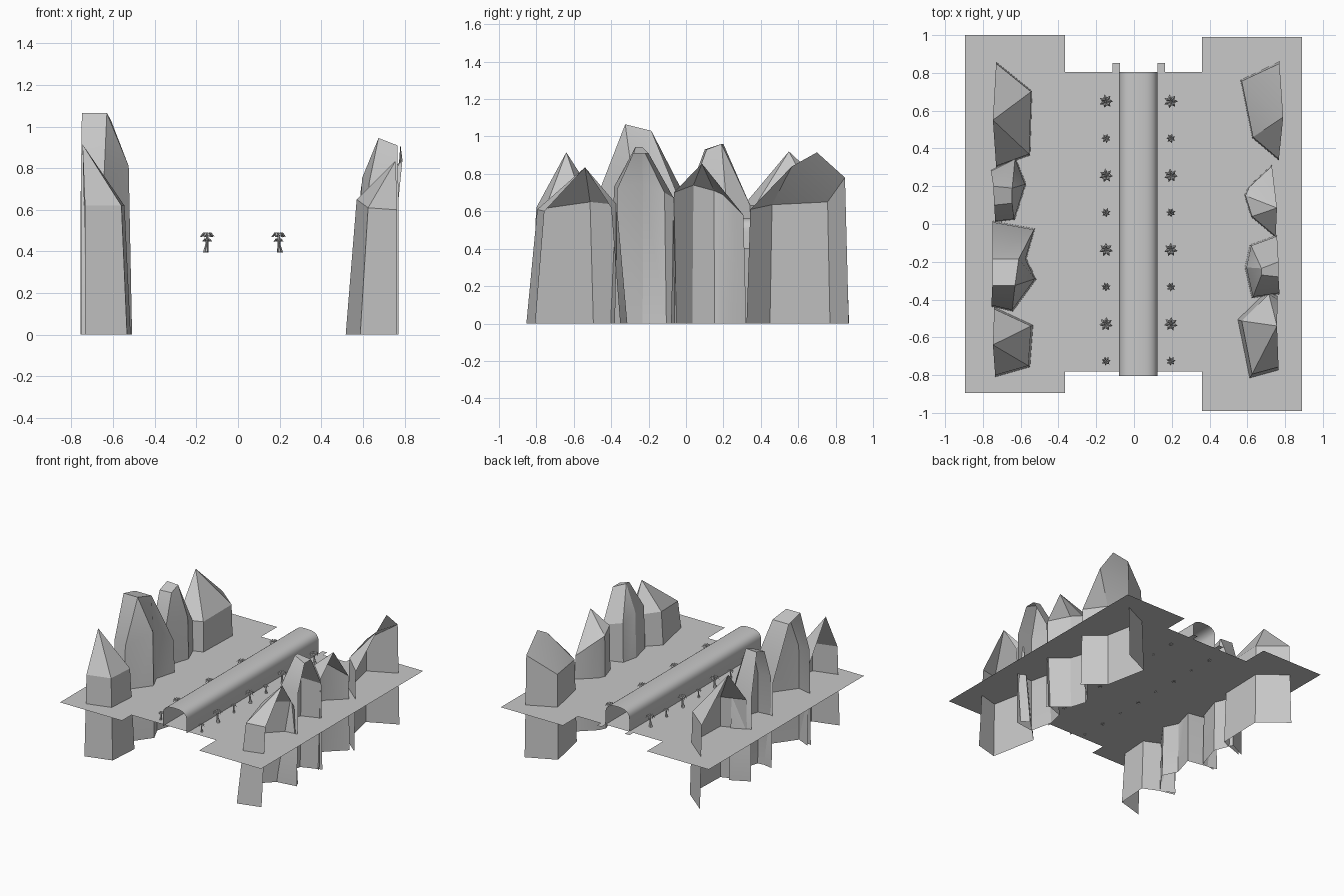
import bpy, bmesh, math

cube = bpy.data.objects.get("Cube")
if cube:
    bpy.data.objects.remove(cube)

stone = bpy.data.materials.new("stone grey")
stone.use_nodes = True
GREY = (0.58, 0.58, 0.58, 1)
stone.diffuse_color = GREY
stone.node_tree.nodes["Principled BSDF"].inputs["Base Color"].default_value = GREY

GROUND = 0.4


def finish(name, bm, angle=25):
    """Turn a bmesh into a named object with the shared material."""
    mesh = bpy.data.meshes.new(name)
    bm.to_mesh(mesh)
    bm.free()
    mesh.materials.append(stone)
    obj = bpy.data.objects.new(name, mesh)
    bpy.context.collection.objects.link(obj)
    bpy.ops.object.select_all(action='DESELECT')
    obj.select_set(True)
    bpy.context.view_layer.objects.active = obj
    bpy.ops.object.shade_smooth_by_angle(angle=math.radians(angle))
    return obj


def flat_shape(name, outline, z):
    bm = bmesh.new()
    bm.faces.new([bm.verts.new((x, y, z)) for x, y in outline])
    return finish(name, bm)


def rock(name, flare, shoulder, peaks, links):
    """Half shell: flared walls up to a shoulder line, then roof facets.
    links gives the peak that each shoulder point runs up to."""
    bm = bmesh.new()
    side = 1 if shoulder[0][0] > 0 else -1
    outer = side * max(abs(p[0]) for p in shoulder)
    mid = (shoulder[0][1] + shoulder[-1][1]) / 2
    low = [bm.verts.new((outer + (x - outer) * flare, mid + (y - mid) * flare, 0))
           for x, y, z in shoulder]
    top = [bm.verts.new(p) for p in shoulder]
    tip = [bm.verts.new(p) for p in peaks]

    def face(*verts):
        bm.faces.new(verts[::-side])

    for i in range(len(top) - 1):
        a, b = tip[links[i]], tip[links[i + 1]]
        face(low[i], low[i + 1], top[i + 1], top[i])
        if a is b:
            face(top[i], top[i + 1], a)
        else:
            face(top[i], top[i + 1], b, a)
    if len(tip) == 4:
        face(*tip)
    return finish(name, bm)


# Ground sheet with notches at both ends
flat_shape("ground", [
    (-.895, -.895), (-.365, -.895), (-.365, -.78), (.36, -.78), (.36, -.99), (.89, -.99),
    (.89, .99), (.36, .99), (.36, .805), (-.365, .805), (-.365, 1), (-.895, 1)], GROUND)

# Tunnel shell, open at both ends
bm = bmesh.new()
STEPS = 16
profile = [(-.102, 0)]
for i in range(STEPS + 1):
    a = math.pi * (1 - i / STEPS)
    c, s = math.cos(a), max(0, math.sin(a))
    profile.append((math.copysign(abs(c) ** .7, c) * .102, .09 + .075 * s ** .8))
profile.append((.102, 0))
rows = [[bm.verts.new((.023 + x, y, GROUND + z)) for x, z in profile] for y in (-.805, .805)]
for i in range(len(profile) - 1):
    bm.faces.new((rows[0][i], rows[0][i + 1], rows[1][i + 1], rows[1][i]))
finish("tunnel", bm, 40)

# Flat kerbs beside the tunnel
for label, x in (("right", -.115), ("left", .125)):
    flat_shape(label + "_kerb", [(x, -.78), (x + .04, -.78), (x + .04, .853), (x, .853)],
               GROUND + .001)

# Rocks on the left side, listed front to back
rock("left_rock_front", 1.27,
     [(.765, -.757, .6), (.625, -.795, .61), (.57, -.513, .65), (.714, -.37, .635), (.76, -.4, .62)],
     [(.757, -.54, .835)], [0] * 5)
rock("left_rock_tall", 1.1,
     [(.77, -.365, .72), (.63, -.385, .73), (.595, -.23, .75), (.62, -.115, .7), (.757, -.065, .67)],
     [(.765, -.28, .91), (.675, -.27, .945), (.675, -.235, .945), (.765, -.2, .91)],
     [0, 1, 2, 2, 3])
rock("left_rock_middle", 1.08,
     [(.75, -.065, .7), (.625, .04, .74), (.59, .15, .71), (.61, .195, .69), (.73, .307, .58)],
     [(.757, .085, .855)], [0] * 5)
rock("left_rock_back", 1.08,
     [(.767, .344, .61), (.63, .46, .635), (.57, .757, .65), (.77, .85, .78)],
     [(.79, .566, .84), (.78, .7, .915)], [0, 0, 0, 1])

# Rocks on the right side
rock("right_rock_front", 1.15,
     [(-.735, -.8, .62), (-.56, -.75, .62), (-.545, -.54, .62), (-.74, -.45, .62)],
     [(-.747, -.64, .915)], [0] * 4)
rock("right_rock_tall", 1.07,
     [(-.755, -.43, .74), (-.645, -.455, .73), (-.525, -.29, .81), (-.575, -.185, .8),
      (-.53, -.03, .65), (-.75, .01, .65)],
     [(-.75, -.325, 1.065), (-.63, -.325, 1.065), (-.61, -.185, 1.03), (-.75, -.185, 1.03)],
     [0, 1, 1, 2, 2, 3])
rock("right_rock_middle", 1.08,
     [(-.735, .015, .7), (-.635, .027, .7), (-.577, .21, .72), (-.63, .344, .63), (-.757, .28, .65)],
     [(-.74, .1, .93), (-.645, .11, .93), (-.645, .19, .96), (-.745, .2, .96)],
     [0, 1, 2, 2, 3])
rock("right_rock_back", 1.08,
     [(-.73, .307, .63), (-.555, .37, .63), (-.545, .7, .64), (-.73, .85, .64)],
     [(-.747, .55, .92)], [0] * 4)


def palm(name, x, y, size, lean, turn):
    """Tapered leaning trunk with folded, drooping leaves."""
    bm = bmesh.new()
    rings = []
    for z, r, shift in ((-.004, .014, -.007), (.03, .008, -.002), (.078, .005, 0)):
        rings.append([bm.verts.new((lean * shift + r * math.cos(k * math.tau / 6),
                                    r * math.sin(k * math.tau / 6), z)) for k in range(6)])
    for lo, hi in zip(rings, rings[1:]):
        for k in range(6):
            n = (k + 1) % 6
            bm.faces.new((lo[k], lo[n], hi[n], hi[k]))
    for k in range(7):
        a = turn + k * math.tau / 7
        c, s = math.cos(a), math.sin(a)

        def put(u, v, z):
            return bm.verts.new((c * u - s * v, s * u + c * v, z))

        root, ridge, tip = put(0, 0, .08), put(.02, 0, .092), put(.037, 0, .068)
        for w in (-.009, .009):
            edge = put(.021, w, .083)
            bm.faces.new((root, edge, ridge))
            bm.faces.new((ridge, edge, tip))
    obj = finish(name, bm)
    obj.location = (x, y, GROUND)
    obj.scale = (size, size, size)


# Palm rows, alternating large and small
for label, x, lean in (("right", -.148, 1), ("left", .195, -1)):
    for i in range(8):
        size = .68 if i % 2 else 1
        palm(f"{label}_palm_{i + 1}", x, .65 - i * .1965, size, lean, i * .4)
